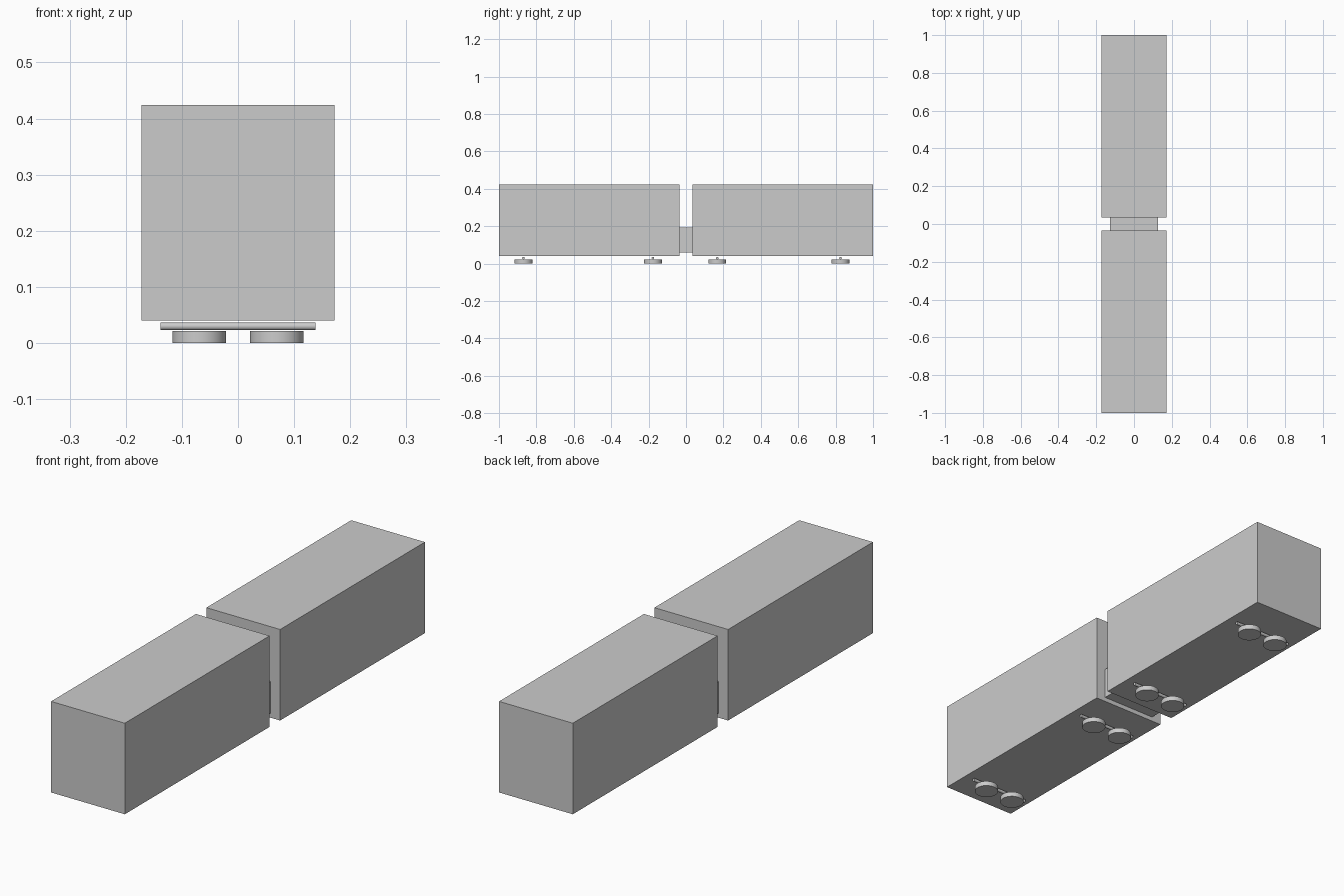
import bpy
from math import pi

if "Cube" in bpy.data.objects:
    bpy.data.objects.remove(bpy.data.objects["Cube"])


def box(name, x, y0, y1, z0, z1):
    bpy.ops.mesh.primitive_cube_add(size=1, location=(0, (y0 + y1) / 2, (z0 + z1) / 2))
    o = bpy.context.object
    o.name = name
    o.scale = (2 * x, y1 - y0, z1 - z0)
    bpy.ops.object.transform_apply(location=False, rotation=False, scale=True)


def cylinder(name, radius, depth, loc, rot=(0, 0, 0)):
    bpy.ops.mesh.primitive_cylinder_add(vertices=32, radius=radius, depth=depth,
                                        location=loc, rotation=rot)
    bpy.context.object.name = name
    bpy.ops.object.shade_smooth_by_angle()


# Two carriage bodies and the narrower link between them
box("front_carriage", 0.172, -1.0, -0.035, 0.04, 0.424)
box("rear_carriage", 0.172, 0.035, 1.0, 0.04, 0.424)
box("coupling", 0.127, -0.035, 0.035, 0.059, 0.193)

# Axle rods with a pair of flat-lying wheel discs under each
for i, y in enumerate((-0.869, -0.177, 0.167, 0.826)):
    cylinder(f"axle_{i + 1}", 0.0069, 0.276, (0, y, 0.0297), (0, pi / 2, 0))
    for side, x in (("left", -0.069), ("right", 0.069)):
        cylinder(f"wheel_{i + 1}_{side}", 0.048, 0.021, (x, y, 0.0105))
